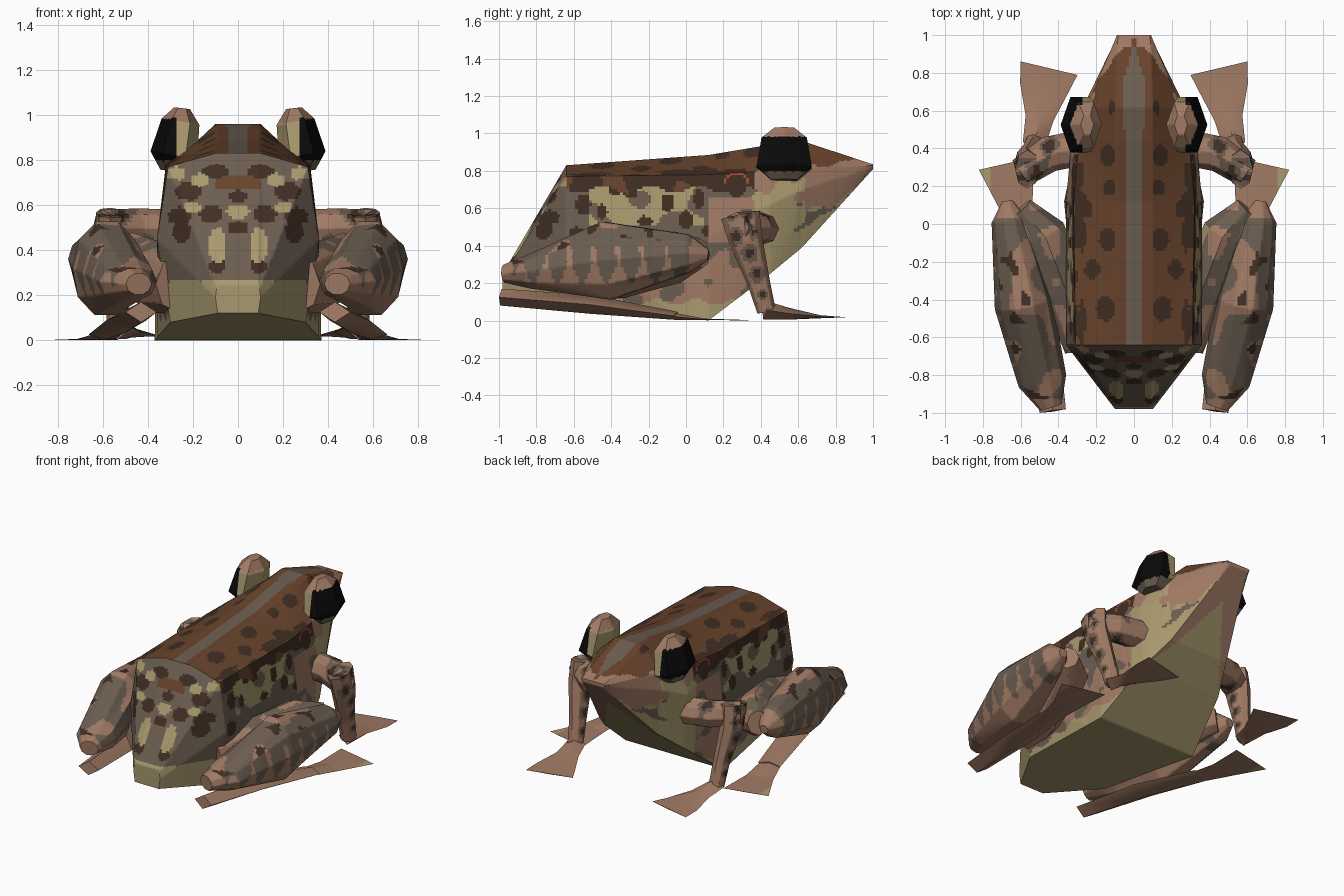
import bpy, bmesh, math
from mathutils import Vector, noise

if "Cube" in bpy.data.objects:
    bpy.data.objects.remove(bpy.data.objects["Cube"])

# ---- colours (sRGB picked, stored linear)
def lin(c):
    return tuple((v / 255 / 12.92 if v < 10 else ((v / 255 + .055) / 1.055) ** 2.4) for v in c) + (1,)

COLOURS = [("tan_skin", (160, 122, 100)), ("grey_brown", (108, 94, 81)), ("dark_brown", (64, 46, 35)),
           ("olive_cream", (168, 153, 110)), ("rust_brown", (104, 67, 44)), ("eye_black", (10, 10, 10)),
           ("orange_red", (168, 74, 44))]
MATS = []
for name, rgb in COLOURS:
    m = bpy.data.materials.new(name)
    m.diffuse_color = lin(rgb)
    m.use_nodes = True
    m.node_tree.nodes["Principled BSDF"].inputs["Base Color"].default_value = m.diffuse_color
    MATS.append(m)
TAN, GREY, DARK, OLIVE, RUST, BLACK, RED = range(7)

# ---- helpers
def loft(name, loops, closed, rule, step=0, angle=48):
    """Bridge loops of points, cut into a fine grid for the markings, colour by rule, mirror in x."""
    bm = bmesh.new()
    rows = [[bm.verts.new(p) for p in loop] for loop in loops]
    n = len(rows[0])
    for a, b in zip(rows, rows[1:]):
        for i in range(n if closed else n - 1):
            j = (i + 1) % n
            bm.faces.new((a[i], a[j], b[j], b[i]))
    bm.faces.new(rows[0])
    bm.faces.new(rows[-1])
    bmesh.ops.recalc_face_normals(bm, faces=bm.faces[:])
    mid = sum((v.co for v in bm.verts), Vector()) / len(bm.verts)
    if not closed:
        mid.x = 0
    if sum((f.calc_center_median() - mid).dot(f.normal) * f.calc_area() for f in bm.faces) < 0:
        bmesh.ops.reverse_faces(bm, faces=bm.faces[:])
    if step:
        for axis in range(3):
            lo = min(v.co[axis] for v in bm.verts)
            hi = max(v.co[axis] for v in bm.verts)
            no = Vector((0, 0, 0))
            no[axis] = 1
            for k in range(1, int((hi - lo) / step) + 1):
                bmesh.ops.bisect_plane(bm, geom=bm.verts[:] + bm.edges[:] + bm.faces[:],
                                       plane_co=no * (lo + k * step - .003), plane_no=no, dist=1e-5)
    bm.normal_update()
    for f in bm.faces:
        f.material_index = rule(f.calc_center_median(), f.normal)
    me = bpy.data.meshes.new(name)
    bm.to_mesh(me)
    bm.free()
    for m in MATS:
        me.materials.append(m)
    ob = bpy.data.objects.new(name, me)
    bpy.context.collection.objects.link(ob)
    bpy.ops.object.select_all(action='DESELECT')
    ob.select_set(True)
    bpy.context.view_layer.objects.active = ob
    bpy.ops.object.shade_smooth_by_angle(angle=math.radians(angle))
    mod = ob.modifiers.new("mirror", 'MIRROR')
    mod.merge_threshold = .0005

def limb(name, stations, sides, rule, step=0):
    """Tapered limb; each station is x, y, z, half width, half height."""
    pts = [Vector(s[:3]) for s in stations]
    loops = []
    for i, s in enumerate(stations):
        t = (pts[min(i + 1, len(pts) - 1)] - pts[max(i - 1, 0)]).normalized()
        ref = Vector((0, 1, 0)) if abs(t.z) > .9 else Vector((0, 0, 1))
        side = t.cross(ref).normalized()
        up = side.cross(t)
        loops.append([pts[i] + side * s[3] * math.cos(a) + up * s[4] * math.sin(a)
                      for a in (2 * math.pi * k / sides for k in range(sides))])
    loft(name, loops, True, rule, step)

def in_spot(u, v, spots, grow=1):
    return any(((u - a) / ra) ** 2 + ((v - b) / rb) ** 2 < grow ** 2 for a, b, ra, rb in spots)

def blotch(p, scale, seed=0):
    return noise.noise(Vector(p) * scale + Vector((seed, seed * 2, 0)))

# ---- body markings
BACK_SPOTS = [(.14, .36, .04, .06), (.13, .19, .035, .04), (.14, -.08, .045, .06),
              (.22, -.24, .04, .05), (.15, -.45, .05, .065), (.12, .62, .02, .04), (.25, .08, .03, .05)]
REAR_SPOTS = [(.12, .56, .05, .04), (0, .64, .04, .025), (.22, .66, .06, .04), (.1, .75, .06, .03),
              (.25, .48, .04, .05), (.09, .33, .04, .03), (.0, .5, .05, .025), (.26, .55, .05, .04)]
REAR_LIGHT = [(0, .57, .05, .03), (.09, .42, .04, .08), (.17, .71, .04, .03), (.2, .59, .04, .025),
              (.28, .74, .05, .03)]
SIDE_SPOTS = [(-.55, .62, .04, .06), (-.45, .58, .03, .04), (-.3, .68, .035, .03), (-.22, .53, .04, .03),
              (-.1, .63, .035, .05), (0, .54, .04, .05), (.07, .65, .03, .05), (.16, .6, .03, .04),
              (-.38, .7, .04, .03), (-.58, .45, .05, .05), (.12, .48, .04, .03)]

def body_rule(p, n):
    x, y, z = abs(p.x), p.y, p.z
    if y < -.64:                                            # rump
        if z < .26 or n.z < -.5 or in_spot(x, z, REAR_LIGHT):
            return OLIVE
        if in_spot(x, z, REAR_SPOTS):
            return DARK
        return RUST if x < .1 and .67 < z < .73 else GREY
    if n.z > .3:                                            # back and head
        width = .31 if y < .35 else .31 - .3 * (y - .35)
        if y > .75:
            width = min(width, .19 * math.sqrt(max(0, (.94 - y) / .19)))
        width += .01 * math.sin(y * 28)
        if x < width:
            if x < (.045 if y < .5 else .06 if y < .75 else .3 * (.95 - y)):
                return GREY
            if in_spot(x, y, BACK_SPOTS) or (x > width - .05 and y < .35 and blotch(p, 9) > 0):
                return DARK
            return RUST
        return TAN if y > .35 else DARK
    d = math.hypot(y - .27, z - .72)                        # ear drum
    if d < .058:
        return DARK
    if d < .074 and z > .735:
        return RED
    if n.z < -.45:                                          # belly and throat
        edge = .3 - .75 * max(0, y - .45)
        return OLIVE if x < edge or y < .4 else TAN
    wave = .025 * math.sin(y * 30)
    if y > .36:                                             # cheek
        if z < .3 + .42 * y + wave or (y < .64 and z < .76 + wave and blotch(p, 9) > -.1):
            return GREY if blotch(p, 11, 3) > .36 else OLIVE
        return TAN
    if z < .1 + wave * .7:
        return OLIVE
    if y > -.3 and z < .42:
        return GREY if blotch(p, 9, 3) > .25 else TAN
    if y > .12 and z < .66:
        return GREY if blotch(p, 10) > .1 else TAN
    if z > .7 + .02 * math.sin(y * 25):                     # dark fold under the back
        return DARK if blotch(p, 7) > -.25 else RUST
    if in_spot(y, z, SIDE_SPOTS):
        return DARK
    return OLIVE if -.52 < y < .1 and z > .5 and blotch(p, 6, 5) > -.22 else GREY

# ---- body: half cross-sections from top centre to bottom centre
SECTIONS = [
    (-.98, [(0, .25), (.09, .25), (.095, .23), (.1, .19), (.09, .12), (0, .12)]),
    (-.64, [(0, .83), (.1, .83), (.31, .77), (.36, .45), (.30, .08), (0, .08)]),
    (.12, [(0, .885), (.1, .885), (.32, .78), (.36, .45), (.37, 0), (0, 0)]),
    (.45, [(0, .94), (.1, .94), (.29, .80), (.33, .62), (.30, .25), (0, .25)]),
    (.62, [(0, .96), (.1, .96), (.25, .82), (.27, .7), (.22, .39), (0, .39)]),
    (1.0, [(0, .835), (.085, .835), (.09, .828), (.085, .82), (.07, .81), (0, .81)])]
loft("body", [[(x, y, z) for x, z in prof] for y, prof in SECTIONS], False, body_rule, .015)

# ---- eyes: six-sided, black on the outer half
def eye_rule(p, n):
    if .795 < p.z < .985 and p.x > .268 and n.x > -.9:
        return BLACK
    if p.z > .97:
        return TAN
    return GREY if p.z < .8 else OLIVE

limb("eyes", [(.295, .525, .75, .05, .08), (.285, .525, .82, .105, .17),
              (.255, .525, .97, .085, .14), (.248, .525, 1.03, .035, .06)], 6, eye_rule, .015)

# ---- front legs
def arm_rule(p, n):
    b = blotch(p, 10, 7)
    return DARK if b > .33 else GREY if b > .1 else TAN

limb("upper_arms", [(.25, .41, .49, .095, .09), (.45, .37, .495, .095, .09), (.6, .27, .5, .08, .08)],
     8, arm_rule, .016)

ARM_SPOTS = [(.27, .45, .04, .05), (.34, .36, .045, .05), (.38, .25, .04, .045), (.41, .14, .03, .03),
             (.24, .56, .04, .025), (.36, .47, .025, .04), (.33, .56, .035, .025)]

def forearm_rule(p, n):
    if in_spot(p.y, p.z, ARM_SPOTS, .55):
        return DARK
    return GREY if in_spot(p.y, p.z, ARM_SPOTS) else TAN

limb("forearms", [(.565, .29, .565, .065, .105), (.57, .32, .43, .065, .09),
                  (.54, .39, .2, .05, .06), (.53, .43, .05, .05, .05)], 8, forearm_rule, .015)
limb("hands", [(.53, .42, .055, .06, .05), (.5, .56, .035, .075, .03),
               (.475, .72, .02, .13, .008), (.45, .825, .018, .155, .002)], 4, lambda p, n: TAN)

# ---- hind legs
def thigh_rule(p, n):
    if n.x < -.75 and n.z > -.2:
        return OLIVE
    return GREY if n.z > .2 and blotch(p, 7) > -.1 else TAN

limb("thighs", [(.26, -.65, .25, .11, .13), (.36, -.35, .28, .13, .16),
                (.48, -.05, .34, .12, .14), (.6, .08, .36, .07, .08)], 8, thigh_rule, .02)

def shin_rule(p, n):
    b = blotch(p, 11, 2)
    if n.z > .45 and b > .32:
        return DARK
    if p.y > .03 or p.y < -.92:
        return TAN
    if n.z > .5:
        return GREY if blotch(p, 6, 4) > -.2 else TAN
    if n.x < -.1:
        return GREY if p.z > .25 else TAN
    low = .25 + .055 * math.sin(p.y * 48)
    streak = math.sin(p.y * 48 + 1.2 + p.z * 6) < -.82 and p.z < .4 and p.y > -.75
    return GREY if p.z > low and not streak else TAN

limb("shins", [(.67, .12, .35, .03, .03), (.66, .02, .36, .095, .105), (.585, -.42, .32, .155, .22),
               (.485, -.83, .26, .13, .095), (.44, -.97, .25, .06, .05)], 10, shin_rule, .016)

# ---- hind feet: long sole ending in a flat web
limb("feet", [(.43, -.99, .125, .07, .045), (.5, -.5, .085, .09, .05), (.59, -.05, .025, .075, .022)],
     4, lambda p, n: TAN)
limb("foot_webs", [(.59, -.06, .022, .07, .018), (.625, .1, .006, .09, .004), (.675, .32, .002, .15, .001)],
     4, lambda p, n: OLIVE if p.x > .76 else TAN, .02)
